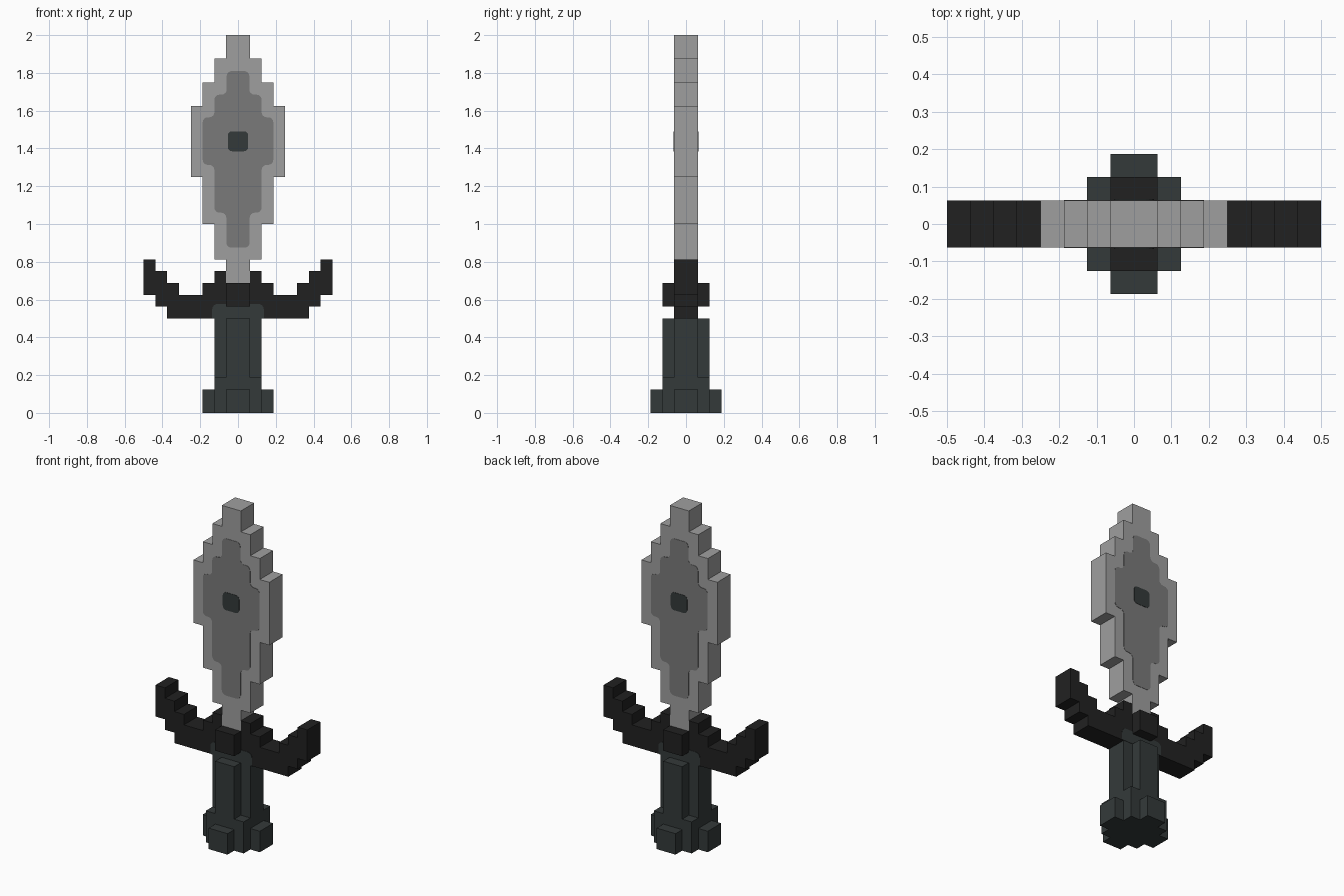
import bpy
import bmesh
from mathutils import Vector

cube = bpy.data.objects.get("Cube")
if cube:
    bpy.data.objects.remove(cube, do_unlink=True)

U = 0.0625  # one block


def material(name, rgb):
    m = bpy.data.materials.new(name)
    m.use_nodes = True
    m.diffuse_color = (*rgb, 1)
    bsdf = m.node_tree.nodes["Principled BSDF"]
    bsdf.inputs["Base Color"].default_value = (*rgb, 1)
    bsdf.inputs["Roughness"].default_value = 0.8
    return m


LIGHT = material("light steel", (0.347, 0.347, 0.347))
DARK = material("dark steel", (0.195, 0.195, 0.195))
SLATE = material("slate green", (0.034, 0.042, 0.042))
BLACK = material("black iron", (0.0155, 0.0155, 0.0155))


def prism(name, outline, start, end, mat, axis="y", radius=0, round_above=-1):
    """Extrude a flat outline (x, z along y, or x, y along z), optionally rounding its corners."""
    bm = bmesh.new()
    if axis == "y":
        verts = [bm.verts.new((a, start, b)) for a, b in outline]
        shift = Vector((0, end - start, 0))
    else:
        verts = [bm.verts.new((a, b, start)) for a, b in outline]
        shift = Vector((0, 0, end - start))
    bm.faces.new(verts)
    if radius:
        corners = [v for v in bm.verts if v.co.z > round_above]
        bmesh.ops.bevel(bm, geom=corners, offset=radius, segments=4,
                        profile=0.5, affect="VERTICES")
    out = bmesh.ops.extrude_face_region(bm, geom=bm.faces[:], use_keep_orig=True)
    bmesh.ops.translate(bm, vec=shift,
                        verts=[g for g in out["geom"] if isinstance(g, bmesh.types.BMVert)])
    bmesh.ops.recalc_face_normals(bm, faces=bm.faces[:])
    mesh = bpy.data.meshes.new(name)
    bm.to_mesh(mesh)
    bm.free()
    mesh.materials.append(mat)
    obj = bpy.data.objects.new(name, mesh)
    bpy.context.collection.objects.link(obj)
    return obj


def mirror_x(right):
    """Close a right-hand outline with its mirror image."""
    return right + [(-x, z) for x, z in reversed(right)]


def stepped(levels, top):
    """Symmetric stair outline from (bottom height, half width) levels."""
    right = []
    for i, (z, w) in enumerate(levels):
        z_next = levels[i + 1][0] if i + 1 < len(levels) else top
        right += [(w, z), (w, z_next)]
    return mirror_x(right)


def box(x, z0, z1):
    return [(-x, z0), (x, z0), (x, z1), (-x, z1)]


# Blade
blade = [(11 * U, U), (13 * U, 2 * U), (16 * U, 3 * U), (20 * U, 4 * U),
         (26 * U, 3 * U), (28 * U, 2 * U), (30 * U, U)]
prism("blade", stepped(blade, 2.0), -U, U, LIGHT)

# Guard with upturned arms
guard = [(6, 8), (6, 9), (7, 9), (7, 10), (8, 10), (8, 13), (7, 13), (7, 12),
         (6, 12), (6, 11), (5, 11), (5, 10), (3, 10), (3, 11), (2, 11),
         (2, 12), (1, 12), (1, 11)]
prism("guard", mirror_x([(x * U, z * U) for x, z in guard]), -U, U, BLACK)

# Painted panels and guard bosses on both faces
panel = [(0.875, 0.062), (1.06, 0.125), (1.313, 0.187), (1.565, 0.125), (1.685, 0.06)]
for side, s in (("front", -1), ("back", 1)):
    prism(side + "_blade_panel", stepped(panel, 1.81), s * U, s * (U + 0.002), DARK,
          radius=0.027)
    prism(side + "_blade_gem", box(0.054, 1.385, 1.491), s * U, s * (U + 0.004), SLATE,
          radius=0.022)
    prism(side + "_guard_patch", box(0.137, 8 * U, 0.577), s * U, s * (U + 0.002), SLATE,
          radius=0.03, round_above=0.55)
    prism(side + "_guard_boss", box(U, 9 * U, 11 * U), s * U, s * 2 * U, BLACK)


def four_way(quarter):
    """Repeat a corner outline in all four quadrants, counter-clockwise."""
    pts = []
    for sx, sy in ((1, 1), (-1, 1), (-1, -1), (1, -1)):
        corner = [(sx * x * U, sy * y * U) for x, y in quarter]
        pts += corner if sx * sy > 0 else corner[::-1]
    return pts


# Handle: stepped pommel, square collar, cross-shaped grip
prism("pommel", four_way([(3, 1), (2, 1), (2, 2), (1, 2), (1, 3)]), 0, 2 * U, SLATE, "z")
prism("collar", four_way([(2, 2)]), 2 * U, 3 * U, SLATE, "z")
prism("grip", four_way([(2, 1), (1, 1), (1, 2)]), 3 * U, 8 * U, SLATE, "z")
